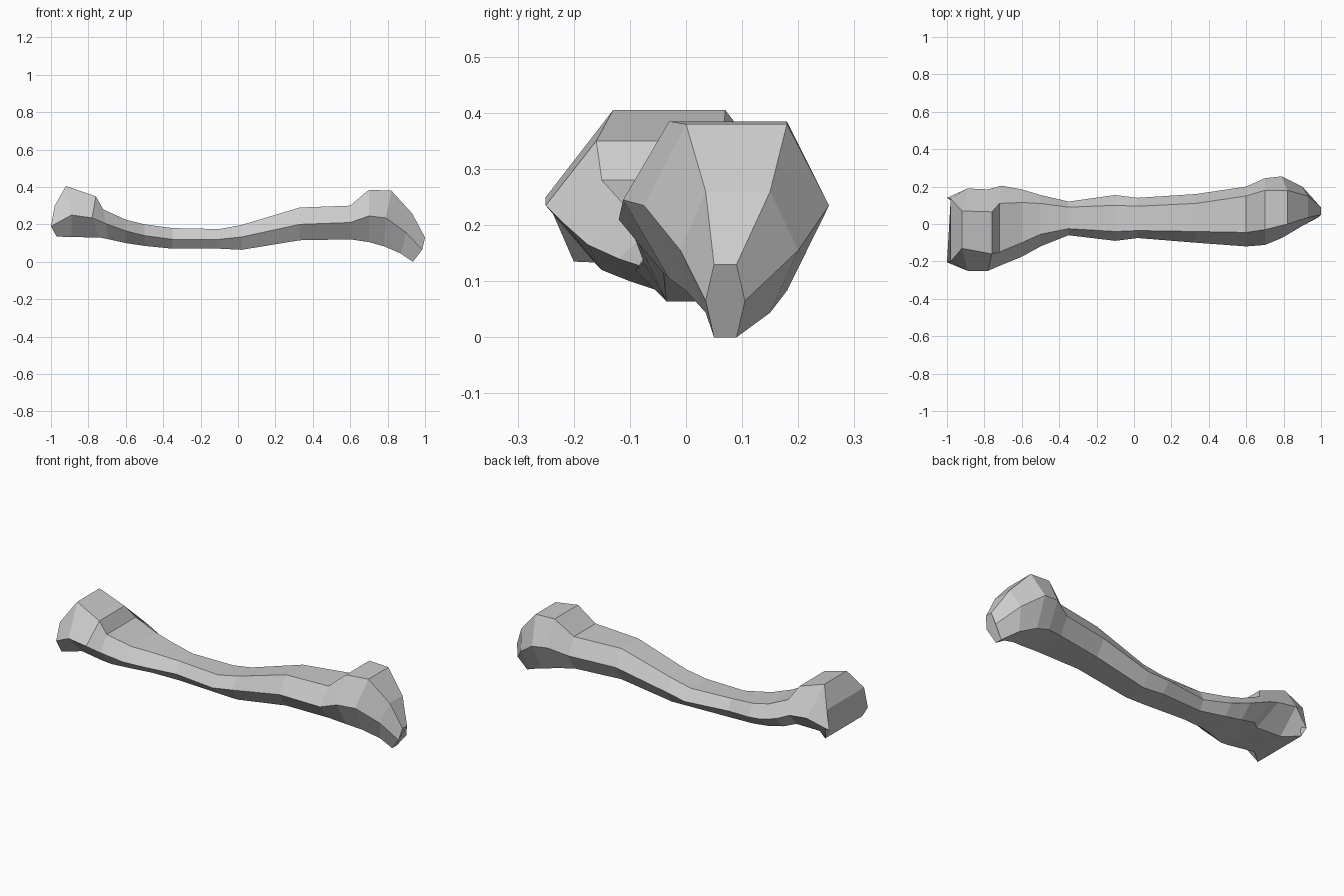
import bpy, bmesh

# Hexagonal rings along the bone:
# x, side y min/max, ridge y min/max, z top/side/bottom, optional x shift of top/bottom
RINGS = [
    # broad knuckle
    (-1.00, -0.205, 0.14, -0.20, 0.135, 0.30, 0.19, 0.135, 0.02, 0.03),
    (-0.89, -0.25, 0.19, -0.13, 0.07, 0.405, 0.25, 0.132, -0.03, 0),
    (-0.78, -0.25, 0.185, -0.16, 0.065, 0.35, 0.235, 0.13, 0.02, 0.04),
    (-0.71, -0.22, 0.205, -0.15, 0.11, 0.28, 0.205, 0.12, -0.01, 0.02),
    # shaft
    (-0.60, -0.175, 0.185, -0.10, 0.115, 0.225, 0.165, 0.10),
    (-0.50, -0.12, 0.155, -0.055, 0.11, 0.20, 0.14, 0.085),
    (-0.35, -0.06, 0.12, -0.025, 0.09, 0.18, 0.12, 0.07),
    (-0.10, -0.09, 0.155, -0.04, 0.10, 0.175, 0.12, 0.07),
    (0.02, -0.075, 0.14, -0.035, 0.095, 0.197, 0.133, 0.064),
    (0.33, -0.10, 0.16, -0.04, 0.11, 0.29, 0.20, 0.115),
    (0.60, -0.12, 0.20, -0.045, 0.15, 0.30, 0.21, 0.12),
    # hooked tip
    (0.70, -0.112, 0.245, -0.03, 0.18, 0.385, 0.245, 0.105),
    (0.79, -0.075, 0.255, 0.0, 0.18, 0.38, 0.235, 0.083, 0.03, -0.01),
    (0.90, -0.01, 0.20, 0.035, 0.15, 0.26, 0.155, 0.044, 0.03, -0.03),
    (0.985, 0.035, 0.105, 0.05, 0.09, 0.13, 0.065, 0.0, 0.015, -0.05),
]


def add_ring(bm, x, y0, y1, r0, r1, zt, zs, zb, dt=0, db=0):
    pts = [(x + dt, r0, zt), (x + dt, r1, zt), (x, y1, zs),
           (x + db, r1, zb), (x + db, r0, zb), (x, y0, zs)]
    return [bm.verts.new(p) for p in pts]


# Loft the rings and close both ends
bm = bmesh.new()
rings = [add_ring(bm, *r) for r in RINGS]
for a, b in zip(rings, rings[1:]):
    for i in range(6):
        j = (i + 1) % 6
        bm.faces.new((a[i], a[j], b[j], b[i]))
bm.faces.new(rings[0])
bm.faces.new(rings[-1])
bmesh.ops.recalc_face_normals(bm, faces=bm.faces[:])

mesh = bpy.data.meshes.new("bone")
bm.to_mesh(mesh)
bm.free()
bone = bpy.data.objects.new("bone", mesh)
bpy.context.collection.objects.link(bone)
